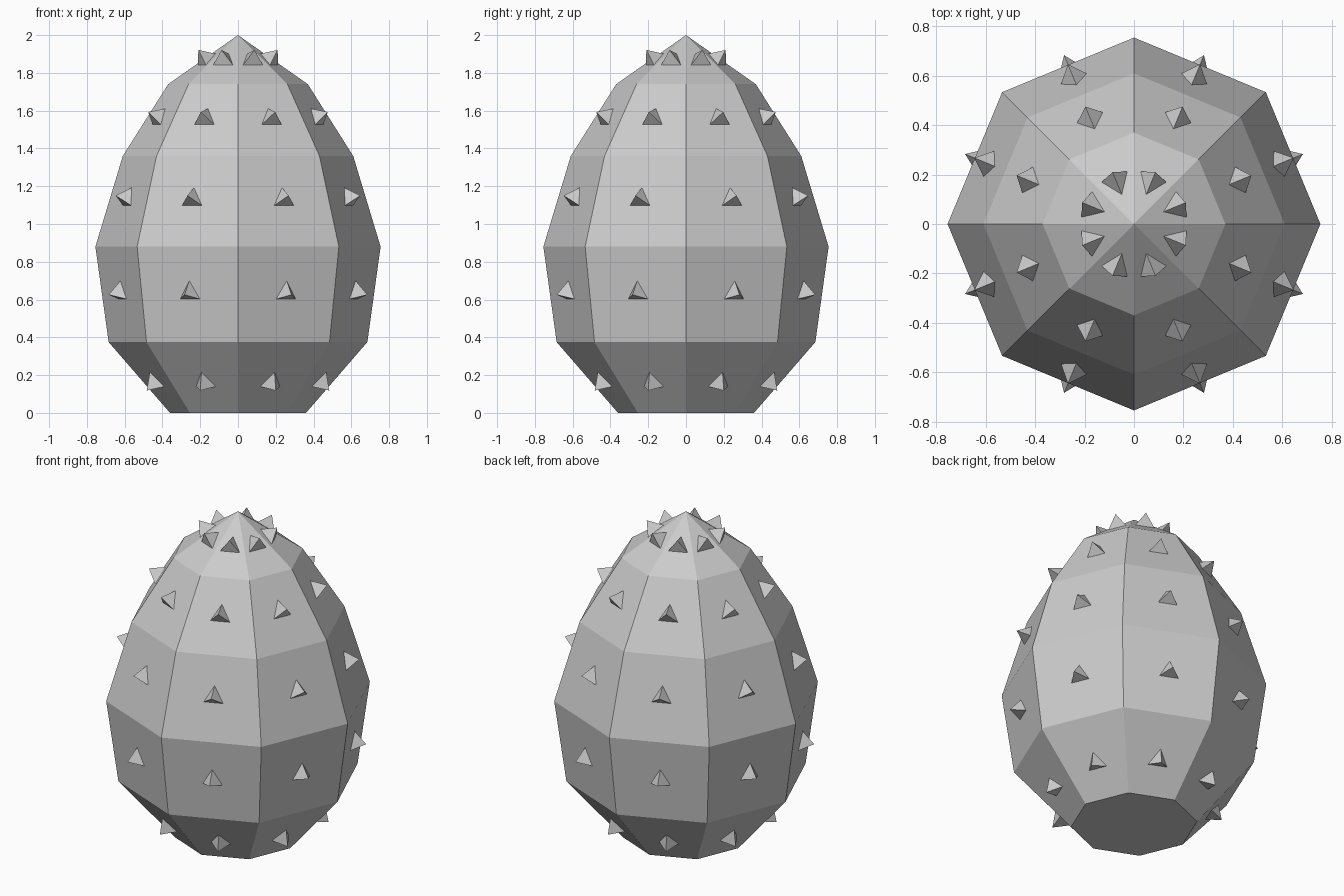
import bpy, math
from mathutils import Vector, Matrix

if "Cube" in bpy.data.objects:
    bpy.data.objects.remove(bpy.data.objects["Cube"])

SIDES = 8
PROFILE = [(0.36, 0.0), (0.685, 0.375), (0.755, 0.88), (0.61, 1.36), (0.37, 1.74), (0.0, 2.0)]
SPIKE_Z = [0.165, 0.635, 1.13, 1.555, 1.862]
SPIKE_R, SPIKE_H = 0.065, 0.075


def make_object(name, verts, faces):
    mesh = bpy.data.meshes.new(name)
    mesh.from_pydata(verts, [], faces)
    mesh.update()
    obj = bpy.data.objects.new(name, mesh)
    bpy.context.collection.objects.link(obj)
    return obj


# Faceted egg body: eight-sided lathe closed by a flat base and a pointed top
verts, faces = [], []
for r, z in PROFILE[:-1]:
    for i in range(SIDES):
        a = math.tau * i / SIDES
        verts.append((r * math.cos(a), r * math.sin(a), z))
verts.append((0, 0, PROFILE[-1][1]))
rings = len(PROFILE) - 1
for k in range(rings):
    for i in range(SIDES):
        a, b = k * SIDES + i, k * SIDES + (i + 1) % SIDES
        if k == rings - 1:
            faces.append((a, b, len(verts) - 1))
        else:
            faces.append((a, b, b + SIDES, a + SIDES))
faces.append(tuple(reversed(range(SIDES))))
make_object("egg_body", verts, faces)

# Three-sided spikes: one in the middle of every facet, one corner pointing up
verts, faces = [], []
inner = math.cos(math.pi / SIDES)
for (r0, z0), (r1, z1), z in zip(PROFILE, PROFILE[1:], SPIKE_Z):
    t = (z - z0) / (z1 - z0)
    centre = Vector(((r0 + (r1 - r0) * t) * inner, 0, z))
    up = Vector(((r1 - r0) * inner, 0, z1 - z0)).normalized()
    side = Vector((0, 1, 0))
    normal = side.cross(up)
    for i in range(SIDES):
        turn = Matrix.Rotation(math.tau * (i + 0.5) / SIDES, 3, 'Z')
        n = len(verts)
        for j in range(3):
            a = math.tau * j / 3
            p = centre + SPIKE_R * (math.cos(a) * up - math.sin(a) * side)
            verts.append(turn @ p)
        verts.append(turn @ (centre + SPIKE_H * normal))
        faces += [(n, n + 1, n + 3), (n + 1, n + 2, n + 3), (n + 2, n, n + 3), (n + 2, n + 1, n)]
make_object("spikes", verts, faces)
